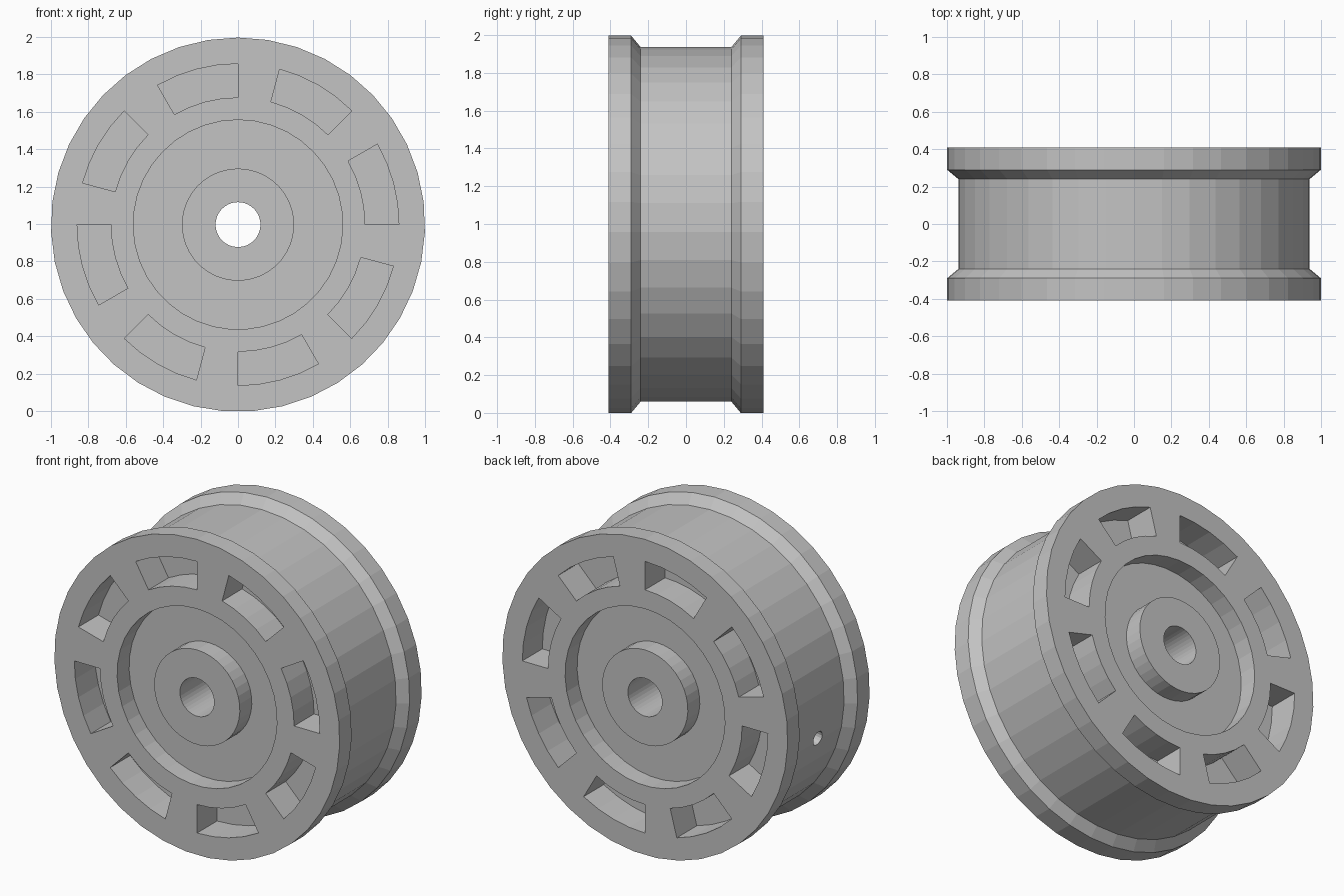
import bpy, bmesh
from math import sin, cos, radians, pi
from mathutils import Matrix, Vector

cube = bpy.data.objects.get("Cube")
if cube:
    bpy.data.objects.remove(cube, do_unlink=True)

SIDES = 39
CENTRE_Z = cos(pi / SIDES)
HALF_WIDTH = 0.41
POCKET_DEPTH = 0.2

grey = bpy.data.materials.new("plain grey")
grey.use_nodes = True
grey.diffuse_color = (0.55, 0.55, 0.55, 1)
grey.node_tree.nodes["Principled BSDF"].inputs["Base Color"].default_value = (0.55, 0.55, 0.55, 1)


def make_object(name, bm):
    bmesh.ops.recalc_face_normals(bm, faces=bm.faces)
    mesh = bpy.data.meshes.new(name)
    bm.to_mesh(mesh)
    bm.free()
    mesh.materials.append(grey)
    obj = bpy.data.objects.new(name, mesh)
    obj.location.z = CENTRE_Z
    bpy.context.collection.objects.link(obj)
    return obj


def polar(radius, degrees, y):
    a = radians(degrees)
    return Vector((radius * cos(a), y, radius * sin(a)))


def carve(target, cutter):
    cutter.hide_render = True
    mod = target.modifiers.new(cutter.name, 'BOOLEAN')
    mod.operation = 'DIFFERENCE'
    mod.solver = 'EXACT'
    mod.object = cutter
    bpy.context.view_layer.objects.active = target
    bpy.ops.object.modifier_apply(modifier=mod.name)
    bpy.data.objects.remove(cutter, do_unlink=True)


# Wheel body: half profile (radius, y) mirrored, then turned about the axle
half = [(0.12, -HALF_WIDTH), (0.3, -HALF_WIDTH), (0.3, -0.29), (0.56, -0.29),
        (0.56, -HALF_WIDTH), (1, -HALF_WIDTH), (1, -0.29), (0.94, -0.24)]
profile = half + [(r, -y) for r, y in reversed(half)]
bm = bmesh.new()
rings = [[bm.verts.new(polar(r, 90 + 360 * i / SIDES, y)) for r, y in profile]
         for i in range(SIDES)]
for i in range(SIDES):
    a, b = rings[i], rings[(i + 1) % SIDES]
    for j in range(len(profile)):
        k = (j + 1) % len(profile)
        bm.faces.new((a[j], a[k], b[k], b[j]))
wheel = make_object("wheel", bm)

# Eight curved blind pockets in each side
bm = bmesh.new()
STEPS = 4
for side in (-1, 1):
    for n in range(8):
        angles = [45 * n + 30 * s / STEPS for s in range(STEPS + 1)]
        outline = [(0.86, a) for a in angles] + [(0.68, a) for a in reversed(angles)]
        floor = [bm.verts.new(polar(r, a, side * (HALF_WIDTH - POCKET_DEPTH))) for r, a in outline]
        mouth = [bm.verts.new(polar(r, a, side * (HALF_WIDTH + 0.1))) for r, a in outline]
        bm.faces.new(floor)
        bm.faces.new(mouth)
        for j in range(len(outline)):
            k = (j + 1) % len(outline)
            bm.faces.new((floor[j], floor[k], mouth[k], mouth[j]))
carve(wheel, make_object("pocket_cutter", bm))

# Small radial hole from the groove to the axle bore
bm = bmesh.new()
direction = polar(1, 190.5, 0)
turn = direction.to_track_quat('Z', 'Y').to_matrix().to_4x4()
bmesh.ops.create_cone(bm, cap_ends=True, segments=16, radius1=0.045, radius2=0.045, depth=1,
                      matrix=Matrix.Translation(direction * 0.55) @ turn)
carve(wheel, make_object("hole_cutter", bm))
